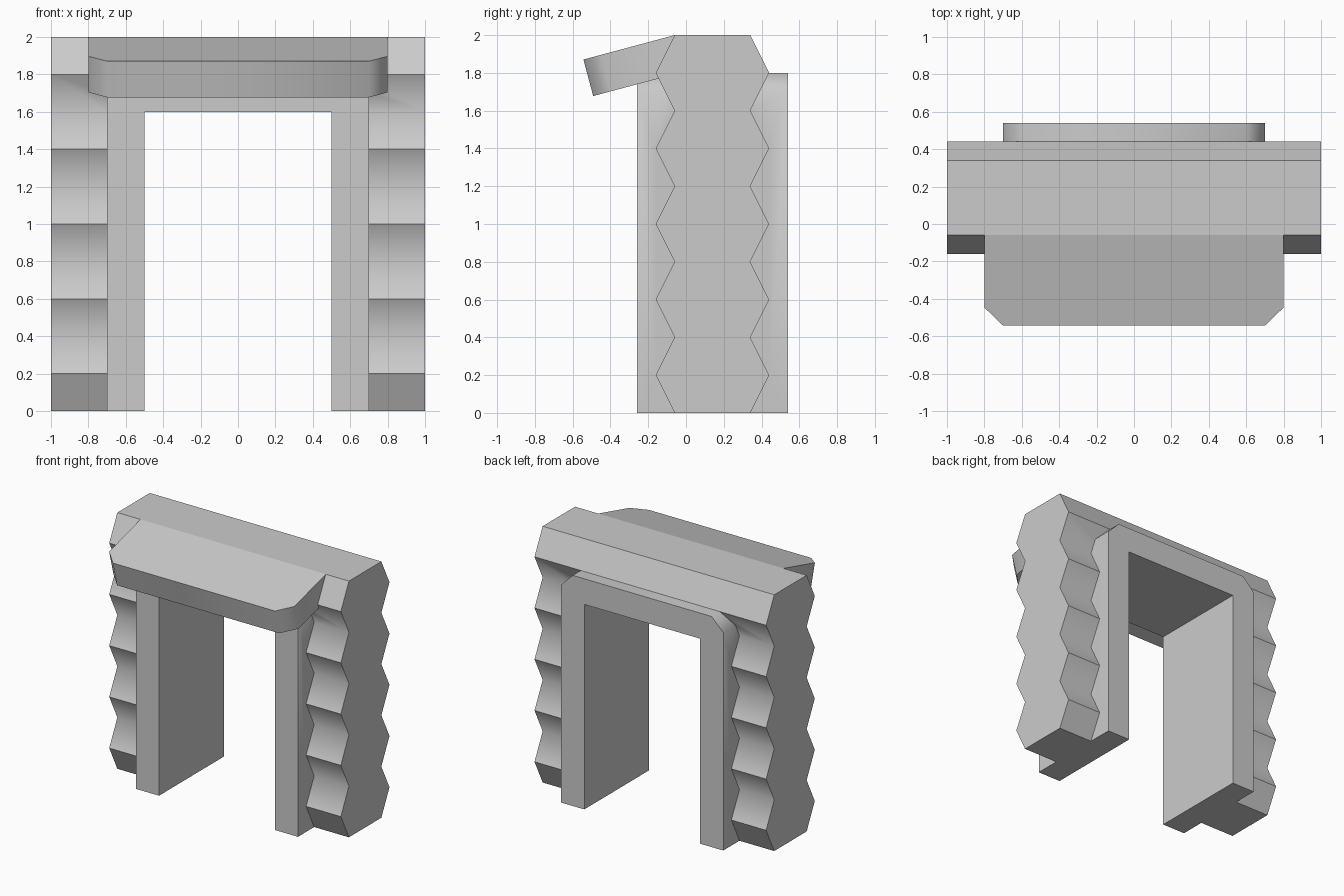
import bpy, bmesh
from math import radians
from mathutils import Matrix, Vector

if "Cube" in bpy.data.objects:
    bpy.data.objects.remove(bpy.data.objects["Cube"])


def prism(name, outline, place, a, b):
    """Extrude a 2D outline from a to b; place(u, v, w) maps it to xyz."""
    bm = bmesh.new()
    base = bm.faces.new([bm.verts.new(place(u, v, a)) for u, v in outline])
    ext = bmesh.ops.extrude_face_region(bm, geom=[base])
    move = Vector(place(0, 0, b)) - Vector(place(0, 0, a))
    bmesh.ops.translate(bm, vec=move, verts=[g for g in ext["geom"] if isinstance(g, bmesh.types.BMVert)])
    bmesh.ops.recalc_face_normals(bm, faces=bm.faces)
    mesh = bpy.data.meshes.new(name)
    bm.to_mesh(mesh)
    bm.free()
    ob = bpy.data.objects.new(name, mesh)
    bpy.context.collection.objects.link(ob)
    return ob


def combine(ob, other, operation):
    """Apply a boolean and discard the helper."""
    mod = ob.modifiers.new(operation, 'BOOLEAN')
    mod.operation, mod.solver, mod.object = operation, 'EXACT', other
    bpy.context.view_layer.objects.active = ob
    bpy.ops.object.modifier_apply(modifier=mod.name)
    bpy.data.objects.remove(other)


def shade(ob):
    """Smooth the valleys and small chamfers, keep the ridges and corners sharp."""
    bm = bmesh.new()
    bm.from_mesh(ob.data)
    bmesh.ops.remove_doubles(bm, verts=bm.verts, dist=1e-4)
    bmesh.ops.dissolve_limit(bm, angle_limit=radians(0.5), verts=bm.verts, edges=bm.edges)
    for f in bm.faces:
        f.smooth = True
    for e in bm.edges:
        angle = e.calc_face_angle_signed(radians(90))
        e.smooth = radians(-60) < angle < radians(50)
    bm.to_mesh(ob.data)
    bm.free()


def along_x(y, z, x):
    return (x, y, z)


def along_y(x, z, y):
    return (x, y, z)


# Zigzag wall: front and back edges swell at every other level
levels = [(i * 0.2, 0.1 * (i % 2)) for i in range(11)]
zigzag = [(-0.06 - s, z) for z, s in levels] + [(0.34 + s, z) for z, s in reversed(levels)]
wall = prism("doorway_wall", zigzag, along_x, -1, 1)

# Door frame with chamfered top corners, merged into the wall
arch = [(-0.7, 0), (-0.7, 1.7), (-0.6, 1.8), (0.6, 1.8), (0.7, 1.7), (0.7, 0)]
combine(wall, prism("door_frame", arch, along_y, -0.26, 0.54), 'UNION')

# Door opening
hole = [(-0.5, -0.5), (-0.5, 1.6), (0.5, 1.6), (0.5, -0.5)]
combine(wall, prism("door_opening", hole, along_y, -1, 1), 'DIFFERENCE')
shade(wall)

# Sloping awning slab with clipped front corners
plan = [(-0.8, 0), (-0.8, -0.4), (-0.7, -0.5), (0.7, -0.5), (0.8, -0.4), (0.8, 0)]
awning = prism("awning", plan, lambda x, y, z: (x, y, z), -0.2, 0)
awning.data.transform(Matrix.Translation((0, -0.06, 2)) @ Matrix.Rotation(radians(15), 4, 'X'))
shade(awning)
